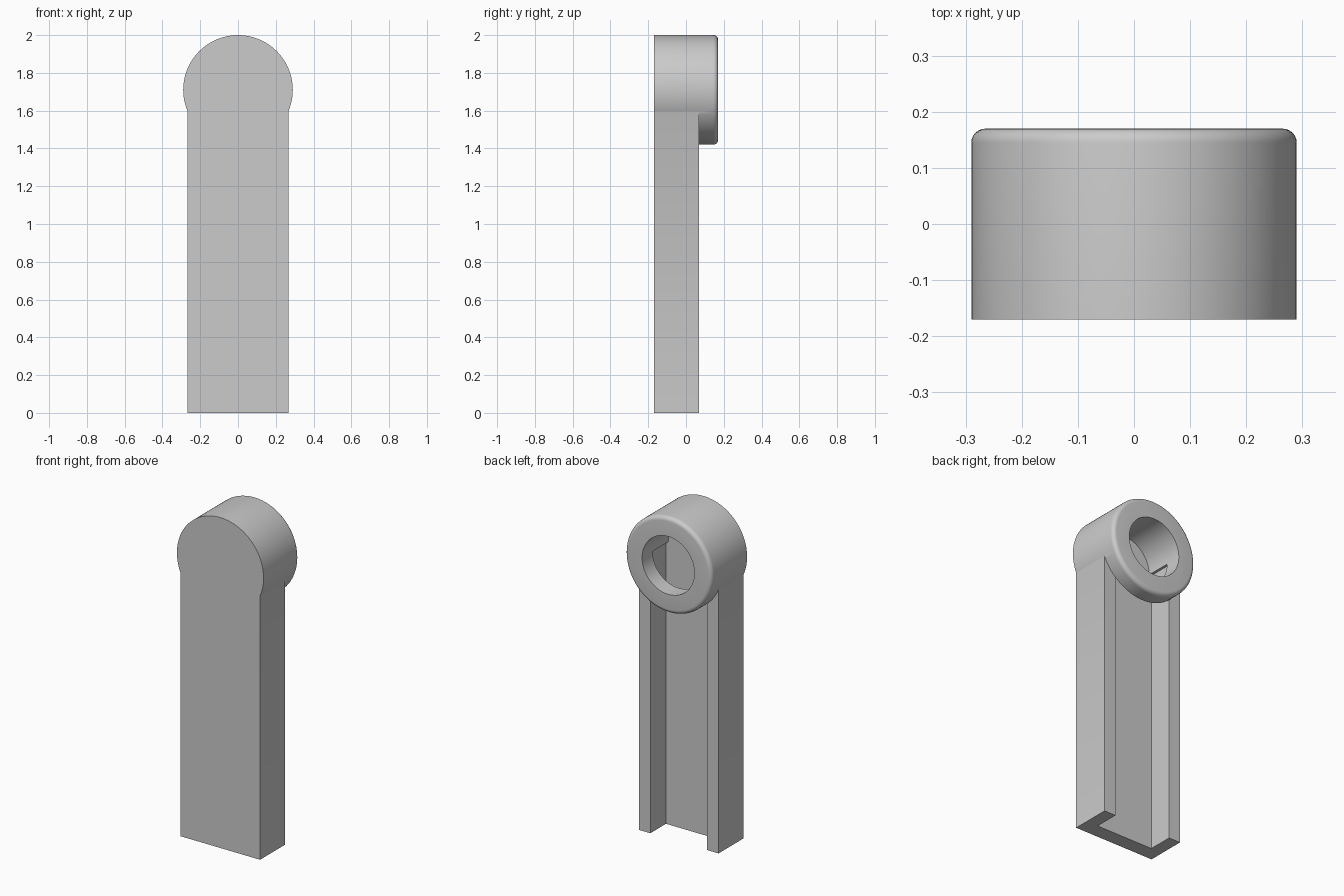
import bpy
import bmesh
import math
from mathutils import Matrix, Vector

old = bpy.data.objects.get("Cube")
if old:
    bpy.data.objects.remove(old, do_unlink=True)

FRONT, BACK, RIM = -0.17, 0.07, 0.17     # depth planes
FLOOR = -0.08                            # bottom of channel and bore
HEAD_Z, HEAD_R, BORE_R = 1.71, 0.29, 0.175

grey = bpy.data.materials.new("plain grey")
grey.use_nodes = True
grey.diffuse_color = (0.6, 0.6, 0.6, 1)
grey.node_tree.nodes["Principled BSDF"].inputs["Base Color"].default_value = (0.6, 0.6, 0.6, 1)


def finish(name, bm):
    bmesh.ops.recalc_face_normals(bm, faces=bm.faces)
    mesh = bpy.data.meshes.new(name)
    bm.to_mesh(mesh)
    bm.free()
    mesh.materials.append(grey)
    obj = bpy.data.objects.new(name, mesh)
    bpy.context.collection.objects.link(obj)
    return obj


def block(name, half_width, y0, y1, z0, z1):
    bm = bmesh.new()
    bmesh.ops.create_cube(bm, size=1)
    bmesh.ops.scale(bm, vec=(2 * half_width, y1 - y0, z1 - z0), verts=bm.verts)
    bmesh.ops.translate(bm, vec=(0, (y0 + y1) / 2, (z0 + z1) / 2), verts=bm.verts)
    return finish(name, bm)


def drum(name, radius, y0, y1, fillet=0):
    bm = bmesh.new()
    bmesh.ops.create_cone(bm, cap_ends=True, segments=96, radius1=radius,
                          radius2=radius, depth=y1 - y0)
    bmesh.ops.rotate(bm, cent=Vector(), matrix=Matrix.Rotation(math.pi / 2, 3, "X"),
                     verts=bm.verts)
    bmesh.ops.translate(bm, vec=(0, (y0 + y1) / 2, HEAD_Z), verts=bm.verts)
    if fillet:
        rim = [e for e in bm.edges if all(v.co.y > y1 - 0.001 for v in e.verts)]
        bmesh.ops.bevel(bm, geom=rim, offset=fillet, segments=6, profile=0.5,
                        affect="EDGES")
    return finish(name, bm)


def combine(target, tool, operation):
    mod = target.modifiers.new(tool.name, "BOOLEAN")
    mod.operation, mod.solver, mod.object = operation, "EXACT", tool
    bpy.context.view_layer.objects.active = target
    bpy.ops.object.modifier_apply(modifier=mod.name)
    bpy.data.objects.remove(tool, do_unlink=True)


# Flat handle joined to the round head
body = block("channel_handle_with_ring_head", 0.267, FRONT, BACK, 0, 1.62)
combine(body, drum("head", HEAD_R, FRONT, RIM, 0.025), "UNION")

# Open channel down the back, running up behind the ring
combine(body, block("channel_cutter", 0.19, FLOOR, BACK, -0.1, HEAD_Z), "DIFFERENCE")

# Blind round bore through the ring
combine(body, drum("bore_cutter", BORE_R, FLOOR, RIM + 0.1), "DIFFERENCE")

bpy.ops.object.select_all(action="DESELECT")
body.select_set(True)
bpy.context.view_layer.objects.active = body
bpy.ops.object.shade_smooth_by_angle(angle=math.radians(30))
